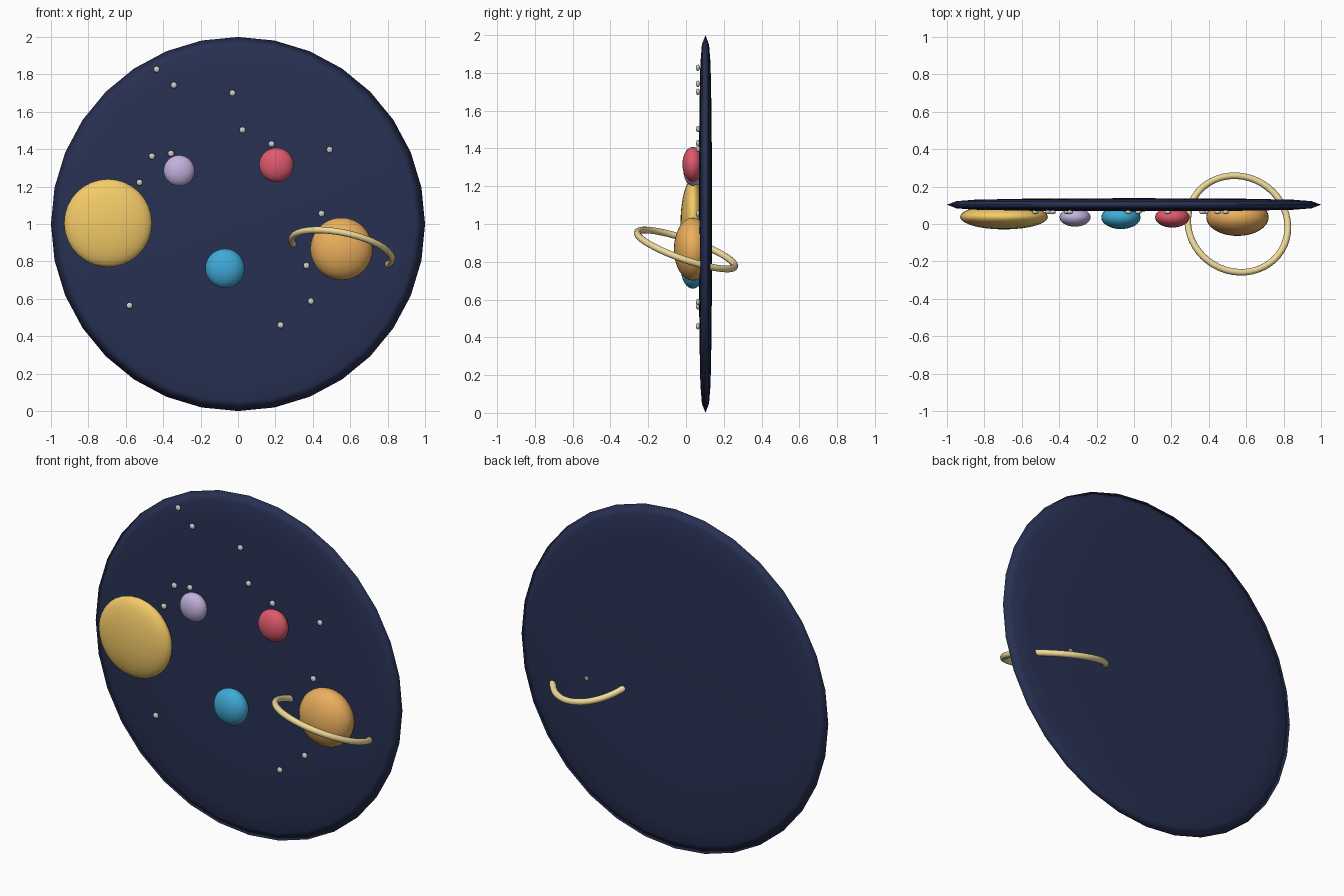
import bpy, bmesh, math
from mathutils import Vector, Matrix

if "Cube" in bpy.data.objects:
    bpy.data.objects.remove(bpy.data.objects["Cube"])


def paint(obj, name, rgb):
    mat = bpy.data.materials.new(name)
    mat.diffuse_color = (*rgb, 1)
    mat.use_nodes = True
    mat.node_tree.nodes["Principled BSDF"].inputs["Base Color"].default_value = mat.diffuse_color
    obj.data.materials.append(mat)


def smooth(obj):
    for p in obj.data.polygons:
        p.use_smooth = True


def ball(name, x, y, z, r, depth, rgb=None, seg=32, rings=16):
    """Sphere flattened along y."""
    bpy.ops.mesh.primitive_uv_sphere_add(segments=seg, ring_count=rings, radius=1)
    obj = bpy.context.object
    obj.name = name
    obj.data.transform(Matrix.Translation((x, y, z)) @ Matrix.Diagonal((r, depth, r, 1)))
    smooth(obj)
    if rgb:
        paint(obj, name + "_colour", rgb)
    return obj


# Backdrop disc: thin lens-like profile spun round the y axis
profile = [(0, -.035), (.35, -.034), (.6, -.032), (.85, -.027), (.95, -.019), (1, 0),
           (.95, .019), (.85, .027), (.6, .032), (.35, .034), (0, .035)]
bm = bmesh.new()
verts = [bm.verts.new((r, y, 0)) for r, y in profile]
for a, b in zip(verts, verts[1:]):
    bm.edges.new((a, b))
bmesh.ops.spin(bm, geom=bm.verts[:] + bm.edges[:], cent=(0, 0, 0), axis=(0, 1, 0),
               angle=math.tau, steps=32)
bmesh.ops.remove_doubles(bm, verts=bm.verts[:], dist=1e-4)
bmesh.ops.recalc_face_normals(bm, faces=bm.faces[:])
bmesh.ops.translate(bm, verts=bm.verts[:], vec=(0, .103, 1))
mesh = bpy.data.meshes.new("sky_disc")
bm.to_mesh(mesh)
bm.free()
disc = bpy.data.objects.new("sky_disc", mesh)
bpy.context.collection.objects.link(disc)
smooth(disc)
paint(disc, "night_blue", (.021, .03, .085))

# Sun and planets
ball("sun", -.695, .038, 1.005, .235, .067, (.91, .6, .14))
ball("lilac_planet", -.315, .036, 1.285, .083, .05, (.54, .44, .73))
ball("blue_planet", -.07, .036, .763, .105, .063, (.05, .4, .68))
ball("red_planet", .205, .036, 1.316, .092, .055, (.73, .1, .15))
ball("ringed_planet", .553, .036, .867, .167, .1, (.83, .43, .11))

# Tilted ring that passes through the disc
bpy.ops.mesh.primitive_torus_add(major_segments=48, minor_segments=12,
                                 major_radius=.273, minor_radius=.018)
ring = bpy.context.object
ring.name = "planet_ring"
tilt = Vector((.21, .35, 1)).to_track_quat('Z', 'Y').to_matrix().to_4x4()
ring.data.transform(Matrix.Translation((.555, 0, .865)) @ tilt)
smooth(ring)
paint(ring, "pale_gold", (.87, .71, .33))

# Small stars
stars = [(-.435, 1.827), (-.343, 1.742), (-.03, 1.70), (.024, 1.503), (.18, 1.428),
         (.49, 1.397), (-.46, 1.362), (-.358, 1.377), (-.527, 1.222), (.447, 1.055),
         (.366, .777), (.39, .587), (.228, .459), (-.58, .564)]
for i, (x, z) in enumerate(stars):
    ball(f"star_{i + 1}", x, .063, z, .017, .011, seg=16, rings=8)
